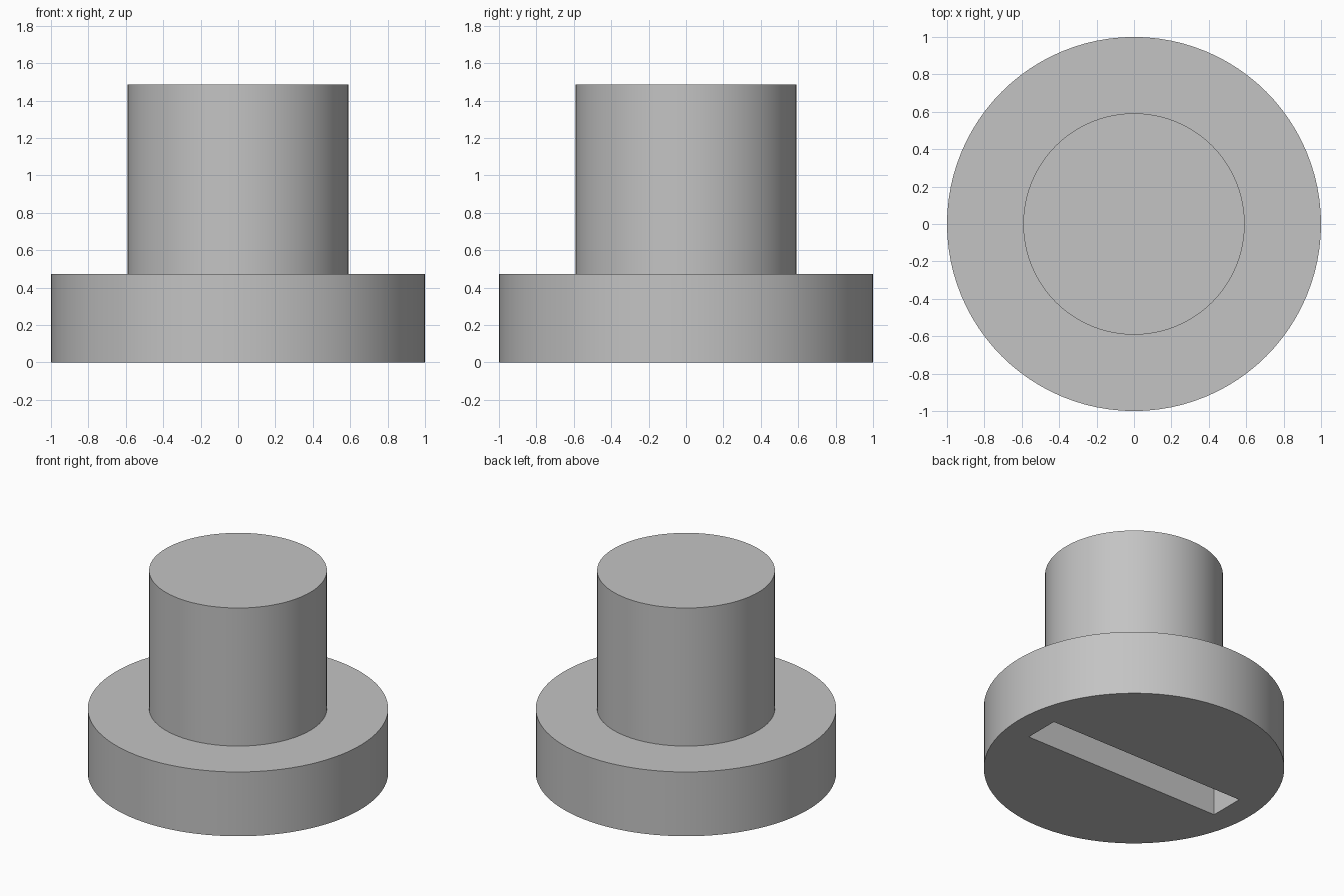
import bpy
import bmesh
from math import cos, sin, tau, radians

SIDES = 96
FLANGE_RADIUS, FLANGE_TOP = 1.0, 0.472
STEM_RADIUS, STEM_TOP = 0.592, 1.486
SLOT_LENGTH, SLOT_WIDTH, SLOT_DEPTH = 1.61, 0.26, 0.3

default_cube = bpy.data.objects.get("Cube")
if default_cube:
    bpy.data.objects.remove(default_cube, do_unlink=True)

# Single grey material
grey = bpy.data.materials.new("plain_grey")
grey.use_nodes = True
colour = (0.55, 0.55, 0.55, 1)
grey.diffuse_color = colour
grey.node_tree.nodes["Principled BSDF"].inputs["Base Color"].default_value = colour


def add_object(name, bm):
    bmesh.ops.recalc_face_normals(bm, faces=bm.faces)
    mesh = bpy.data.meshes.new(name)
    bm.to_mesh(mesh)
    bm.free()
    mesh.materials.append(grey)
    obj = bpy.data.objects.new(name, mesh)
    bpy.context.collection.objects.link(obj)
    return obj


# Flange and stem as one turned solid
profile = [(FLANGE_RADIUS, 0), (FLANGE_RADIUS, FLANGE_TOP),
           (STEM_RADIUS, FLANGE_TOP), (STEM_RADIUS, STEM_TOP)]
bm = bmesh.new()
rings = [[bm.verts.new((r * cos(tau * i / SIDES), r * sin(tau * i / SIDES), z))
          for i in range(SIDES)] for r, z in profile]
for low, high in zip(rings, rings[1:]):
    for i in range(SIDES):
        j = (i + 1) % SIDES
        bm.faces.new((low[i], low[j], high[j], high[i]))
bm.faces.new(rings[0])
bm.faces.new(rings[-1])
plug = add_object("flanged_plug", bm)

# Straight slot cut into the underside
bm = bmesh.new()
bmesh.ops.create_cube(bm, size=1)
bmesh.ops.scale(bm, vec=(SLOT_LENGTH, SLOT_WIDTH, SLOT_DEPTH * 2), verts=bm.verts)
cutter = add_object("slot_cutter", bm)
cutter.hide_render = True

cut = plug.modifiers.new("underside_slot", "BOOLEAN")
cut.operation = "DIFFERENCE"
cut.solver = "EXACT"
cut.object = cutter

bpy.ops.object.select_all(action="DESELECT")
plug.select_set(True)
bpy.context.view_layer.objects.active = plug
bpy.ops.object.modifier_apply(modifier=cut.name)
bpy.data.objects.remove(cutter, do_unlink=True)
bpy.ops.object.shade_smooth_by_angle(angle=radians(30))
